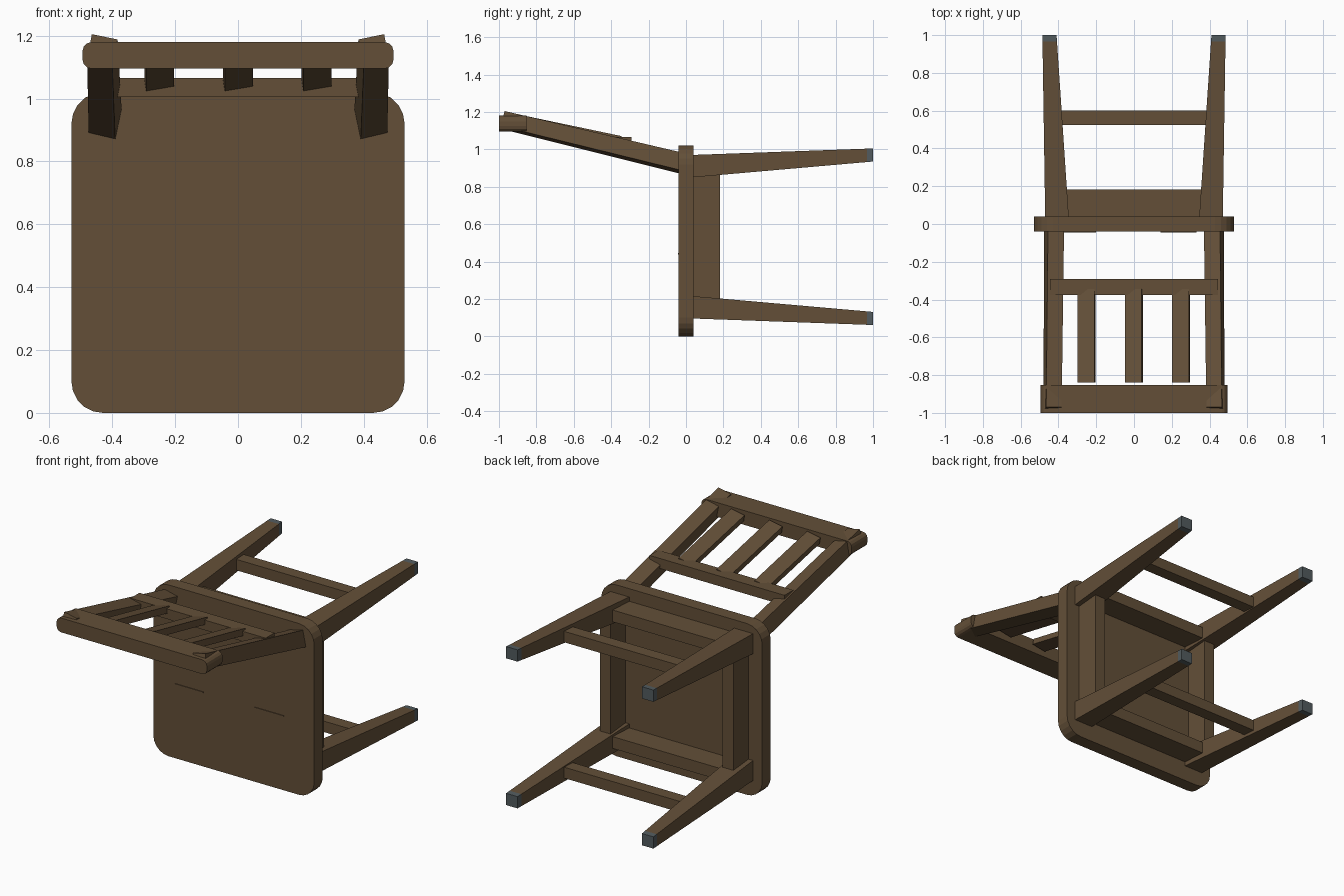
import bpy, bmesh
from mathutils import Vector

cube = bpy.data.objects.get("Cube")
if cube:
    bpy.data.objects.remove(cube, do_unlink=True)


def material(name, rgb):
    m = bpy.data.materials.new(name)
    m.use_nodes = True
    m.diffuse_color = (*rgb, 1)
    m.node_tree.nodes["Principled BSDF"].inputs["Base Color"].default_value = (*rgb, 1)
    return m


WOOD = material("brown wood", (0.125, 0.078, 0.039))
PAD = material("grey foot pad", (0.085, 0.105, 0.112))
MID_Z = 0.533  # height halfway between the two pairs of legs


def finish(name, bm, mat):
    bmesh.ops.recalc_face_normals(bm, faces=bm.faces)
    mesh = bpy.data.meshes.new(name)
    bm.to_mesh(mesh)
    bm.free()
    mesh.materials.append(mat)
    ob = bpy.data.objects.new(name, mesh)
    bpy.context.collection.objects.link(ob)
    return ob


def loft(name, start, end, mat=WOOD, round_r=0, segments=4):
    """Bar between two four-cornered sections; rounding acts on edges along y."""
    bm = bmesh.new()
    a = [bm.verts.new(p) for p in start]
    b = [bm.verts.new(p) for p in end]
    bm.faces.new(a)
    bm.faces.new(b)
    for i in range(4):
        j = (i + 1) % 4
        bm.faces.new((a[i], a[j], b[j], b[i]))
    if round_r:
        edges = [e for e in bm.edges if (e.verts[0] in a) != (e.verts[1] in a)]
        bmesh.ops.bevel(bm, geom=edges, offset=round_r, segments=segments,
                        profile=0.5, affect='EDGES')
    return finish(name, bm, mat)


def rect(y, x0, x1, z0, z1):
    return [Vector(p) for p in ((x0, y, z0), (x1, y, z0), (x1, y, z1), (x0, y, z1))]


def box(name, x, y, z, **kw):
    return loft(name, rect(y[0], *x, *z), rect(y[1], *x, *z), **kw)


def flip_x(section, side):
    return [Vector((p.x * side, p.y, p.z)) for p in section]


def flip_z(section, side):
    return [Vector((p.x, p.y, MID_Z + (p.z - MID_Z) * side)) for p in section]


# Seat board
box("seat", (-0.53, 0.53), (-0.04, 0.04), (0, 1.02), round_r=0.1, segments=5)

# Thin raised seams on the seat
for label, x in (("right", -0.39), ("left", 0.14)):
    box(f"seat_seam_{label}", (x, x + 0.19), (-0.044, -0.038), (0.439, 0.445))

# Tapered splayed legs with foot pads
leg_top = rect(0.03, 0.345, 0.47, 0.85, 0.97)
leg_end = rect(1.0, 0.41, 0.485, 0.935, 1.005)
leg_cut = [a.lerp(b, 0.966) for a, b in zip(leg_top, leg_end)]
for sx, xn in ((1, "left"), (-1, "right")):
    for sz, zn in ((1, "back"), (-1, "front")):
        top, cut, end = (flip_z(flip_x(s, sx), sz) for s in (leg_top, leg_cut, leg_end))
        loft(f"{zn}_leg_{xn}", top, cut)
        loft(f"{zn}_foot_pad_{xn}", cut, end, PAD)
    # Side apron
    xs = sorted((0.37 * sx, 0.44 * sx))
    box(f"side_apron_{xn}", xs, (0.03, 0.183), (0.19, 0.875))

# Aprons and stretchers joining each pair of legs
for sz, zn in ((1, "back"), (-1, "front")):
    for part, x, y, z in (("apron", 0.38, (0.03, 0.183), (0.875, 0.945)),
                          ("stretcher", 0.395, (0.525, 0.6), (0.905, 0.97))):
        zs = sorted(MID_Z + (v - MID_Z) * sz for v in z)
        box(f"{zn}_{part}", (-x, x), y, zs)

# Slightly turned backrest posts
post_base = [Vector((x, 0, z)) for x, z in
             ((0.39, 0.862), (0.475, 0.882), (0.455, 0.978), (0.37, 0.958))]
post_tip = [Vector(p) for p in ((0.40, -0.99, 1.11), (0.48, -0.99, 1.125),
                                (0.465, -0.97, 1.205), (0.383, -0.97, 1.188))]
for sx, xn in ((1, "left"), (-1, "right")):
    loft(f"back_post_{xn}", flip_x(post_base, sx), flip_x(post_tip, sx))

# Backrest rails
box("head_rail", (-0.495, 0.495), (-1, -0.852), (1.095, 1.18), round_r=0.03, segments=3)
box("lower_back_rail", (-0.445, 0.445), (-0.375, -0.292), (1.005, 1.065))

# Three sloping, slightly rolled slats
for x, xn in ((-0.25, "right"), (0, "middle"), (0.25, "left")):
    low, high = [], []
    for dx, dz in ((-0.042, 0), (0.047, 0.015), (0.04, 0.053), (-0.048, 0.038)):
        low.append((x + dx, -0.345, 1.018 + dz))
        high.append((x + dx, -0.84, 1.122 + dz))
    loft(f"slat_{xn}", low, high)
